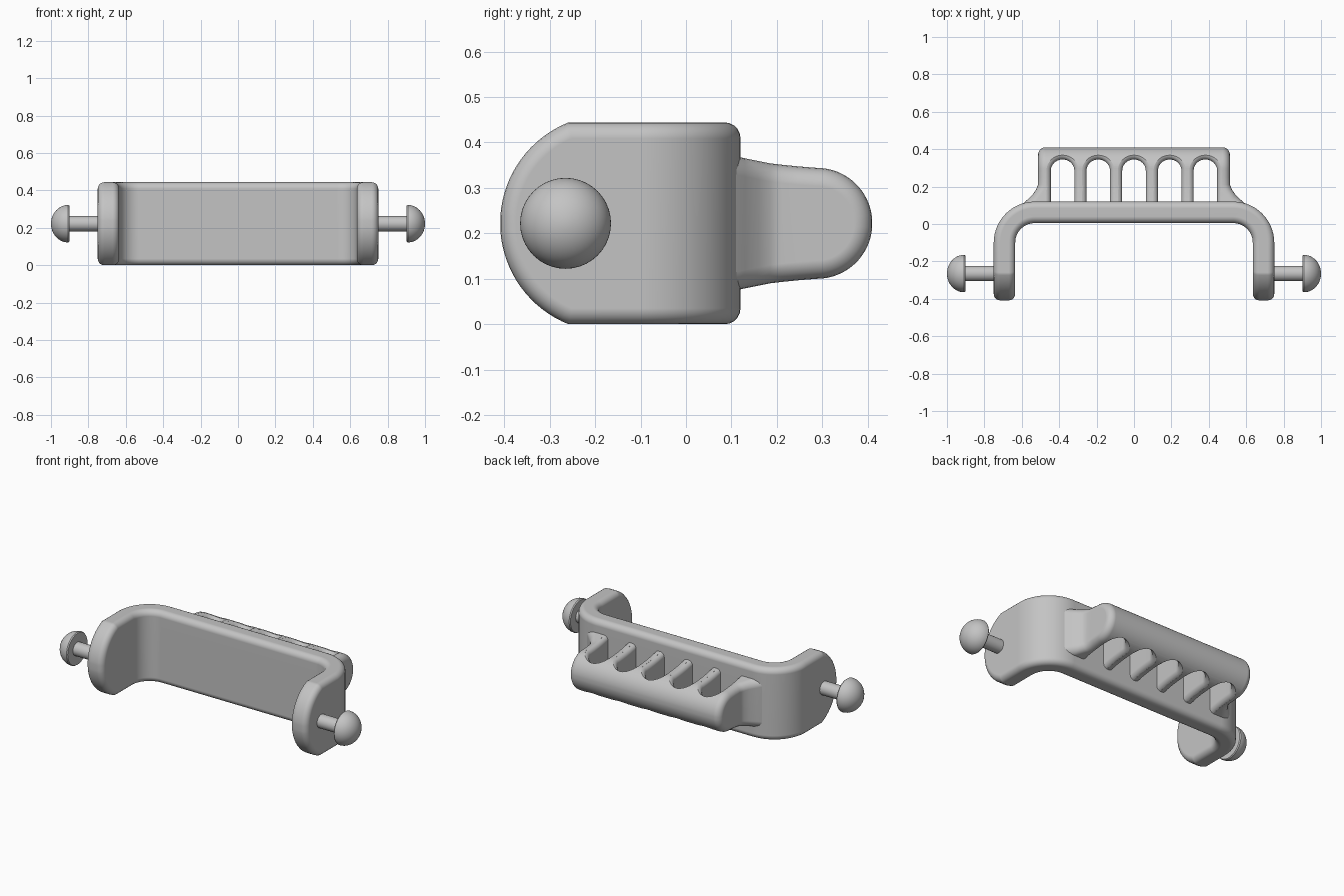
import bpy, bmesh
from math import sin, cos, pi, radians, sqrt, asin

if "Cube" in bpy.data.objects:
    bpy.data.objects.remove(bpy.data.objects["Cube"])

MID = 0.222          # mid height of everything
grey = bpy.data.materials.new("plain grey")
grey.use_nodes = True
grey.diffuse_color = (0.55, 0.55, 0.55, 1)
grey.node_tree.nodes["Principled BSDF"].inputs["Base Color"].default_value = grey.diffuse_color


def loft(name, rings, merge_flat=False):
    """Skin a list of equal-sized point rings and cap both ends."""
    bm = bmesh.new()
    loops = [[bm.verts.new((x, y, z + MID)) for x, y, z in ring] for ring in rings]
    n = len(loops[0])
    for a, b in zip(loops, loops[1:]):
        for i in range(n):
            j = (i + 1) % n
            bm.faces.new((a[i], a[j], b[j], b[i]))
    bm.faces.new(loops[0])
    bm.faces.new(loops[-1])
    bmesh.ops.recalc_face_normals(bm, faces=bm.faces)
    if merge_flat:
        bmesh.ops.dissolve_limit(bm, angle_limit=radians(0.3), verts=bm.verts, edges=bm.edges)
    mesh = bpy.data.meshes.new(name)
    bm.to_mesh(mesh)
    bm.free()
    obj = bpy.data.objects.new(name, mesh)
    bpy.context.collection.objects.link(obj)
    mesh.materials.append(grey)
    return obj


def activate(obj):
    bpy.ops.object.select_all(action='DESELECT')
    obj.select_set(True)
    bpy.context.view_layer.objects.active = obj


def apply_all(obj):
    activate(obj)
    for m in list(obj.modifiers):
        bpy.ops.object.modifier_apply(modifier=m.name)


def round_edges(obj, width):
    m = obj.modifiers.new("round", 'BEVEL')
    m.width, m.segments = width, 5
    m.limit_method, m.angle_limit = 'ANGLE', radians(45)
    m.use_clamp_overlap = False
    apply_all(obj)


def smooth(obj):
    activate(obj)
    bpy.ops.object.shade_smooth_by_angle(angle=radians(35))
    m = obj.modifiers.new("normals", 'WEIGHTED_NORMAL')
    m.keep_sharp = True


# U-shaped bracket: rows run from one arm tip to the other
INNER, OUTER, R = 0.635, 0.75, 0.239
rows = []
last = asin(MID / R)
for i in range(17):
    a = radians(4) + (last - radians(4)) * i / 16
    y = -0.17 - R * cos(a)
    rows.append(((INNER, y), (OUTER, y), R * sin(a)))
for i in range(15):
    a = pi / 2 * i / 14
    rows.append(((0.53 + 0.105 * cos(a), -0.1 + 0.105 * sin(a)),
                 (0.53 + 0.22 * cos(a), -0.1 + 0.22 * sin(a)), MID))
rows += [((-p[0], p[1]), (-q[0], q[1]), h) for p, q, h in reversed(rows)]
bracket = loft("bracket", [[(*p, -h), (*q, -h), (*q, h), (*p, h)] for p, q, h in rows], True)
round_edges(bracket, 0.035)
smooth(bracket)

# Rear grip: (y, half width, half height), flared into the bracket
END, RAD = 0.288, 0.122
grip_rows = [(0.05, 0.64, 0.158), (0.1, 0.605, 0.15), (0.13, 0.57, 0.143), (0.16, 0.54, 0.137),
             (0.185, 0.523, 0.132), (0.21, 0.513, 0.129), (0.25, 0.513, 0.125), (END, 0.513, RAD)]


def grip_height(y):
    if y >= END:
        return sqrt(max(RAD ** 2 - (y - END) ** 2, 0))
    for (y0, _, h0), (y1, _, h1) in zip(grip_rows, grip_rows[1:]):
        if y <= y1:
            return h0 + (h1 - h0) * (y - y0) / (y1 - y0)


nose = [(END + RAD * sin(a), 0.513, RAD * cos(a))
        for a in (radians(86) * i / 16 for i in range(1, 17))]
grip = loft("grip", [[(-w, y, -h), (w, y, -h), (w, y, h), (-w, y, h)]
                     for y, w, h in grip_rows + nose], True)
round_edges(grip, 0.04)

# Arched slots through the grip, widening where they meet its surface
HALF, FILLET = 0.063, 0.028
side = [0.06, 0.1, 0.13, 0.17, 0.21, 0.25]
outline = [(HALF, y, 1, 0) for y in side]
outline += [(HALF * cos(a), 0.285 + 0.06 * sin(a), cos(a), sin(a))
            for a in (pi * i / 20 for i in range(21))]
outline += [(-HALF, y, -1, 0) for y in reversed(side)]


def slot_ring(cx, angle, top=None):
    ring = []
    for x, y, nx, ny in outline:
        off = FILLET * (1 - cos(angle))
        z = grip_height(y + ny * FILLET) - FILLET * (1 - sin(angle))
        ring.append((cx + x + nx * off, y + ny * off, top or z))
    return ring


for k in range(5):
    cx = (k - 2) * 0.191
    upper = [slot_ring(cx, radians(a)) for a in range(0, 81, 16)]
    upper.append(slot_ring(cx, radians(80), 0.3))
    lower = [[(x, y, -z) for x, y, z in ring] for ring in reversed(upper)]
    cutter = loft("slot_cutter", lower + upper)
    cutter.hide_render = True
    cut = grip.modifiers.new("slot", 'BOOLEAN')
    cut.operation, cut.solver, cut.object = 'DIFFERENCE', 'EXACT', cutter
    apply_all(grip)
    bpy.data.objects.remove(cutter)
smooth(grip)

# Side pins with domed heads
pin_profile = [(0.72, 0.041), (0.905, 0.041), (0.9, 0.088), (0.902, 0.096), (0.908, 0.1)]
pin_profile += [(0.908 + 0.092 * sin(a), 0.1 * cos(a))
                for a in (radians(88) * i / 14 for i in range(1, 15))]
for name, s in (("left_pin", 1), ("right_pin", -1)):
    smooth(loft(name, [[(s * x, -0.265 + r * cos(t), r * sin(t))
                        for t in (2 * pi * i / 40 for i in range(40))]
                       for x, r in pin_profile]))
